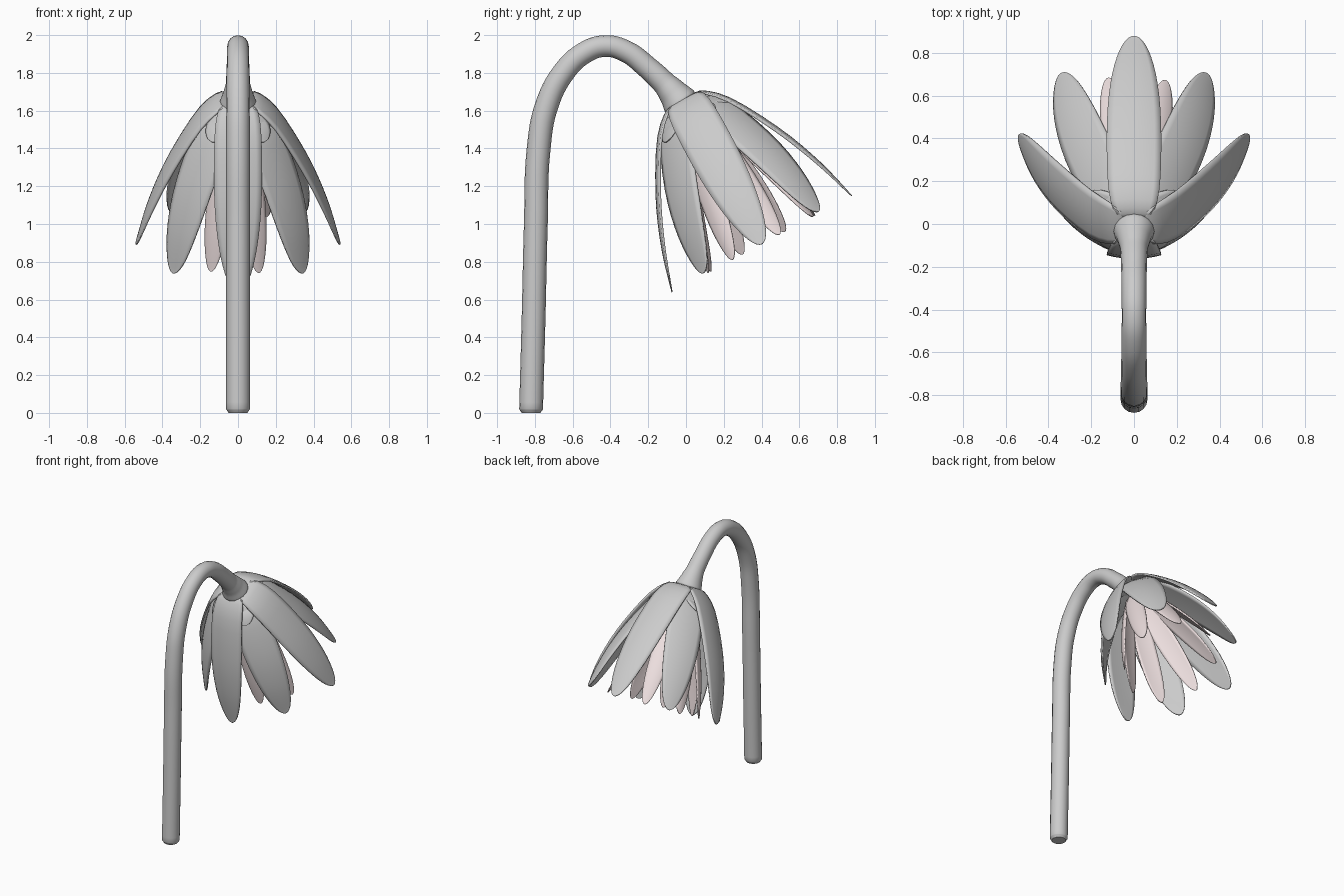
import bpy, math
from mathutils import Vector

if "Cube" in bpy.data.objects:
    bpy.data.objects.remove(bpy.data.objects["Cube"])

ORIGIN = Vector((0, 0, 1.643))         # where the petals meet
OUT = Vector((0, 0.88, 0.472)).normalized()   # "front" radial direction of the bloom
AXIS = Vector((0, 0.472, -0.88)).normalized() # direction the bloom faces
SIDE = Vector((1, 0, 0))


def catmull(pts, s):
    """Smooth point at s (0..1) along a list of 2D points."""
    p = [Vector(q) for q in pts]
    p = [2 * p[0] - p[1]] + p + [2 * p[-1] - p[-2]]
    n = len(pts) - 1
    i = min(int(s * n), n - 1)
    f = s * n - i
    a, b, c, d = p[i:i + 4]
    return 0.5 * (2 * b + (c - a) * f + (2 * a - 5 * b + 4 * c - d) * f * f
                  + (3 * b - a - 3 * c + d) * f ** 3)


def petal(name, angle, profile, half_width, thickness, cup, mat=None, rows=20, cols=8):
    """Elliptical leaf swept along a (radius, depth) profile, thinning to its tip."""
    radial = OUT * math.cos(angle) + SIDE * math.sin(angle)
    tangent = SIDE * math.cos(angle) - OUT * math.sin(angle)
    verts, faces, thin = [], [], []
    for i in range(rows + 1):
        s = math.sin(i / rows * math.pi / 2)
        r, t = catmull(profile, s)
        e = (s - 0.52) / 0.48 if s > 0.52 else (0.52 - s) / 0.56
        w = half_width * max(math.sqrt(max(1 - e * e, 0)), 0.04)
        for j in range(cols + 1):
            v = 2 * j / cols - 1
            k = (v * w / half_width) ** 2 * cup
            verts.append(ORIGIN + radial * (r - k) + AXIS * t + tangent * v * w)
            thin.append(max(0.25, w / half_width * (1 - 0.5 * v * v)))
    for i in range(rows):
        for j in range(cols):
            a = i * (cols + 1) + j
            faces.append((a, a + 1, a + cols + 2, a + cols + 1))
    me = bpy.data.meshes.new(name)
    me.from_pydata(verts, [], faces)
    me.shade_smooth()
    ob = bpy.data.objects.new(name, me)
    bpy.context.collection.objects.link(ob)
    if mat:
        me.materials.append(mat)
    group = ob.vertex_groups.new(name="thickness")
    for i, weight in enumerate(thin):
        group.add([i], weight, 'REPLACE')
    sol = ob.modifiers.new("thickness", 'SOLIDIFY')
    sol.thickness = thickness
    sol.offset = 0
    sol.vertex_group = group.name
    return ob


# Bent stem with flared receptacle: (y, z, radius)
path = [(-0.82, 0, 0.05), (-0.82, 0.02, 0.063), (-0.807, 0.5, 0.063), (-0.795, 1.0, 0.063),
        (-0.78, 1.4, 0.063), (-0.74, 1.62, 0.062), (-0.65, 1.80, 0.06), (-0.54, 1.905, 0.058),
        (-0.43, 1.942, 0.057), (-0.32, 1.915, 0.058), (-0.2, 1.825, 0.06), (-0.115, 1.745, 0.064),
        (-0.07, 1.695, 0.078), (-0.035, 1.65, 0.095), (-0.018, 1.625, 0.09), (0.0, 1.595, 0.05)]
cu = bpy.data.curves.new("stem", 'CURVE')
cu.dimensions = '3D'
cu.bevel_depth = 1.0
cu.bevel_resolution = 6
cu.resolution_u = 6
cu.use_fill_caps = True
sp = cu.splines.new('BEZIER')
sp.bezier_points.add(len(path) - 1)
for bp, (y, z, r) in zip(sp.bezier_points, path):
    bp.co = (0, y, z)
    bp.radius = r
    bp.handle_left_type = bp.handle_right_type = 'AUTO'
stem = bpy.data.objects.new("stem", cu)
bpy.context.collection.objects.link(stem)
bpy.context.view_layer.objects.active = stem
stem.select_set(True)
bpy.ops.object.convert(target='MESH')
bpy.ops.object.shade_smooth_by_angle(angle=math.radians(50))

# Large petals: four on the outside, four tucked just under them on the diagonals
outer = [(0.04, -0.02), (0.11, -0.002), (0.22, 0.11), (0.365, 0.366), (0.465, 0.606), (0.54, 0.85)]
under = [(0.03, 0.005), (0.095, 0.03), (0.2, 0.13), (0.335, 0.37), (0.425, 0.6), (0.487, 0.84)]
for i in range(8):
    petal("under_petal" if i % 2 else "outer_petal", i * math.pi / 4,
          under if i % 2 else outer, 0.127, 0.026, 0.012)

# Slimmer tinted inner petals, set a little unevenly between the large ones
pink = bpy.data.materials.new("inner_petal_tint")
pink.diffuse_color = (0.85, 0.74, 0.74, 1)
pink.use_nodes = True
pink.node_tree.nodes["Principled BSDF"].inputs["Base Color"].default_value = pink.diffuse_color
inner = [(0.03, 0.04), (0.11, 0.16), (0.2, 0.38), (0.28, 0.62), (0.34, 0.85)]
for deg in (26, 72, 121, 161, 205, 250, 294, 339):
    petal("inner_petal", math.radians(deg), inner, 0.073, 0.022, 0.012, pink)

# Five short sepals near the base
sepal = [(0.03, 0.03), (0.1, 0.055), (0.175, 0.085), (0.235, 0.135)]
for i in range(5):
    petal("sepal", i * math.tau / 5, sepal, 0.085, 0.022, 0.01, rows=12)
